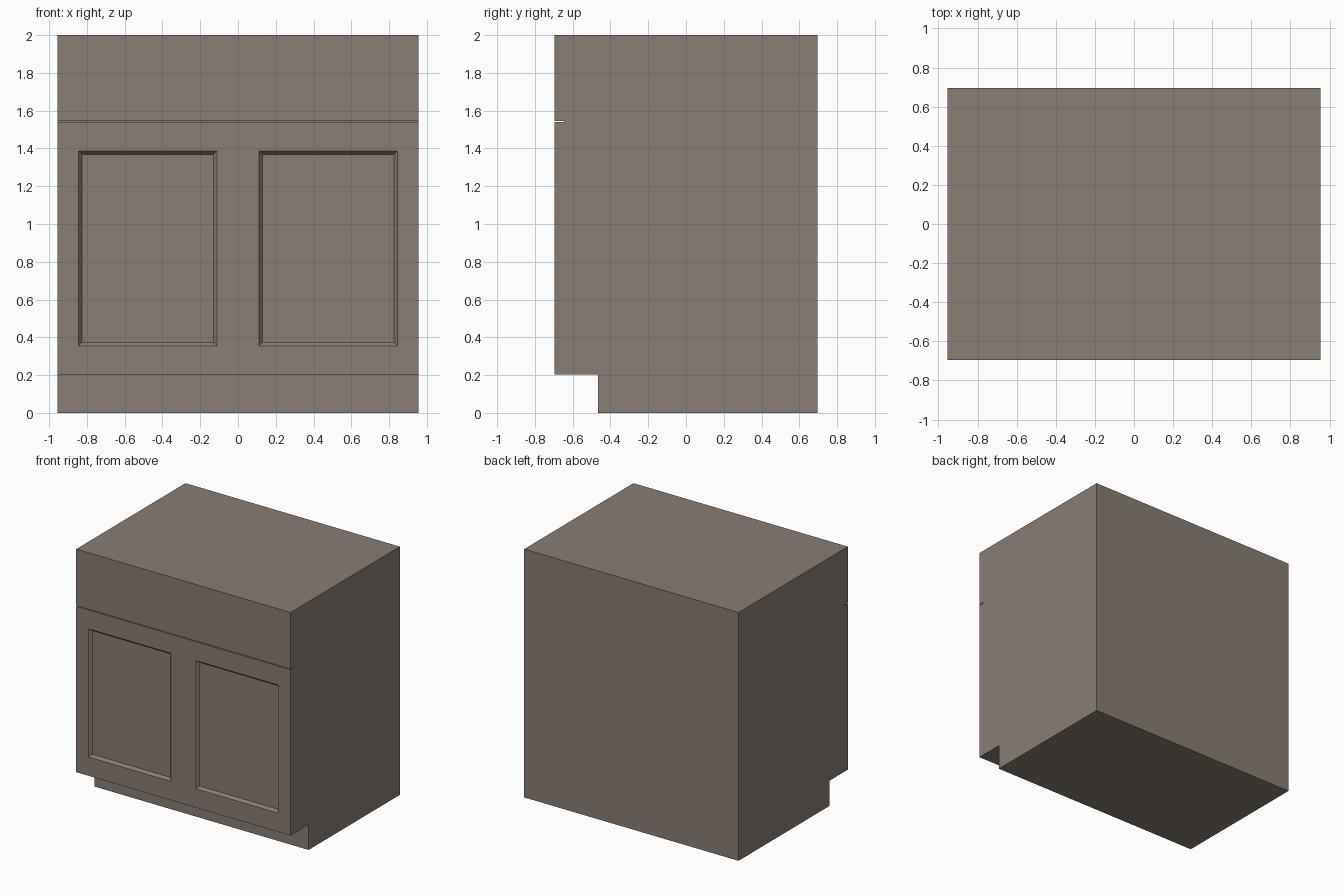
import bpy, bmesh
from mathutils import Vector

if "Cube" in bpy.data.objects:
    bpy.data.objects.remove(bpy.data.objects["Cube"])

HALF_W, FRONT, BACK, TOP = 0.955, -0.695, 0.695, 2.0
KICK_Y, KICK_Z = -0.465, 0.203
GAP_LO, GAP_HI, GAP_Y = 1.539, 1.545, -0.645    # thin gap below the drawer front
PANEL_X = (0.112, 0.844)                         # door panel, mirrored in x
PANEL_Z = (0.355, 1.387)

bm = bmesh.new()

# Cabinet side profile (y, z) with toe kick and drawer gap, extruded across x
profile = [(KICK_Y, 0), (BACK, 0), (BACK, TOP), (FRONT, TOP),
           (FRONT, GAP_HI), (GAP_Y, GAP_HI), (GAP_Y, GAP_LO), (FRONT, GAP_LO),
           (FRONT, KICK_Z), (KICK_Y, KICK_Z)]
side = bm.faces.new([bm.verts.new((-HALF_W, y, z)) for y, z in profile])
ext = bmesh.ops.extrude_face_region(bm, geom=[side])
bmesh.ops.translate(bm, vec=(2 * HALF_W, 0, 0),
                    verts=[g for g in ext["geom"] if isinstance(g, bmesh.types.BMVert)])
bmesh.ops.recalc_face_normals(bm, faces=bm.faces)


def door_faces():
    """Faces of the flat front below the drawer gap."""
    return [f for f in bm.faces if f.normal.y < -0.9
            and abs(f.calc_center_median().y - FRONT) < 1e-4
            and f.calc_center_median().z < GAP_LO]


def cut(co, no):
    faces = door_faces()
    edges = {e for f in faces for e in f.edges}
    verts = {v for f in faces for v in f.verts}
    bmesh.ops.bisect_plane(bm, geom=faces + list(edges) + list(verts),
                           plane_co=Vector(co), plane_no=Vector(no), dist=1e-5)
    bm.normal_update()


# Outline the two door panels on the front
for x in PANEL_X:
    for s in (-1, 1):
        cut((s * x, 0, 0), (1, 0, 0))
for z in PANEL_Z:
    cut((0, 0, z), (0, 0, 1))

# Recessed panels with a sloped border
panels = []
for f in door_faces():
    c = f.calc_center_median()
    if PANEL_X[0] < abs(c.x) < PANEL_X[1] and PANEL_Z[0] < c.z < PANEL_Z[1]:
        panels.append(f)
bmesh.ops.inset_individual(bm, faces=panels, thickness=0.018, depth=-0.022,
                           use_even_offset=True)

mesh = bpy.data.meshes.new("base_cabinet")
bm.to_mesh(mesh)
bm.free()
cabinet = bpy.data.objects.new("base_cabinet", mesh)
bpy.context.collection.objects.link(cabinet)

# Warm grey-brown finish
mat = bpy.data.materials.new("taupe_finish")
mat.diffuse_color = (0.25, 0.21, 0.175, 1)
mat.use_nodes = True
mat.node_tree.nodes["Principled BSDF"].inputs["Base Color"].default_value = mat.diffuse_color
mesh.materials.append(mat)
